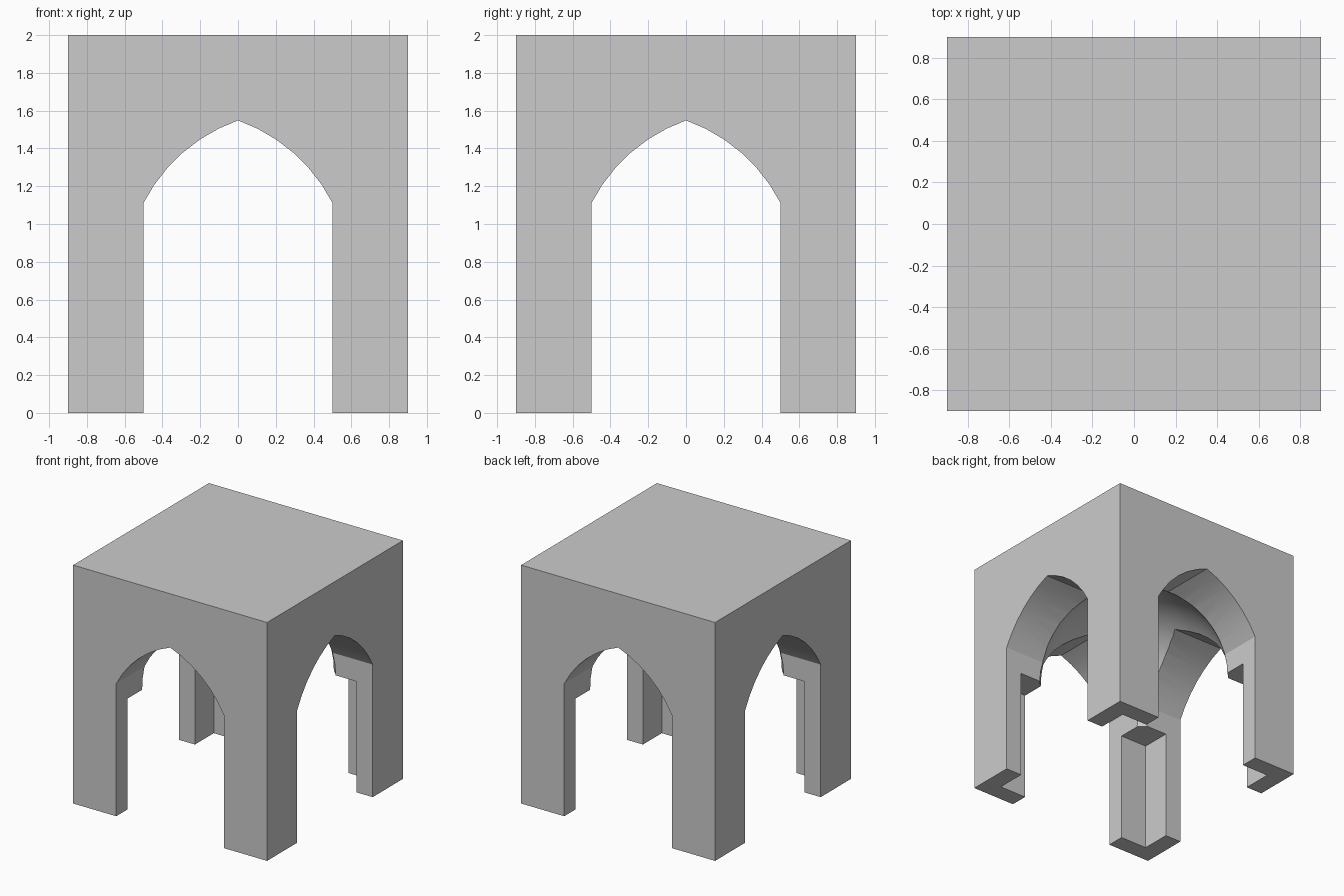
import bpy, bmesh, math
from mathutils import Matrix, Vector

if "Cube" in bpy.data.objects:
    bpy.data.objects.remove(bpy.data.objects["Cube"])

def make_object(name, bm):
    bmesh.ops.recalc_face_normals(bm, faces=bm.faces)
    mesh = bpy.data.meshes.new(name)
    bm.to_mesh(mesh)
    bm.free()
    ob = bpy.data.objects.new(name, mesh)
    bpy.context.collection.objects.link(ob)
    return ob

def box(name, w, z0, z1):
    bm = bmesh.new()
    bmesh.ops.create_cube(bm, size=1, matrix=Matrix.Translation((0, 0, (z0 + z1) / 2))
                          @ Matrix.Diagonal((w, w, z1 - z0, 1)))
    return make_object(name, bm)

def arch_tunnel(name, turn):
    # Pointed arch: two arcs of radius 0.9 centred at x = +-0.3, z = 0.7
    a0, a1, n = math.acos(0.8 / 0.9), math.acos(0.3 / 0.9), 6
    half = [(0.5, -0.2)]
    for i in range(n + 1):
        a = a0 + (a1 - a0) * i / n
        half.append((0.9 * math.cos(a) - 0.3, 0.7 + 0.9 * math.sin(a)))
    profile = half + [(-x, z) for x, z in reversed(half[:-1])]
    bm = bmesh.new()
    face = bm.faces.new([bm.verts.new((x, -1.2, z)) for x, z in profile])
    ext = bmesh.ops.extrude_face_region(bm, geom=[face])
    bmesh.ops.translate(bm, vec=Vector((0, 2.4, 0)),
                        verts=[v for v in ext["geom"] if isinstance(v, bmesh.types.BMVert)])
    bmesh.ops.rotate(bm, cent=(0, 0, 0), matrix=Matrix.Rotation(turn, 3, 'Z'), verts=bm.verts)
    return make_object(name, bm)

# Solid block with flat roof
pavilion = box("arched_pavilion", 1.8, 0, 2)

# Cutters: two crossing arch tunnels, square lower room, domed ceiling
bm = bmesh.new()
bmesh.ops.create_uvsphere(bm, u_segments=48, v_segments=24, radius=0.75,
                          matrix=Matrix.Translation((0, 0, 0.93)))
dome = make_object("dome_cutter", bm)
cutters = [arch_tunnel("arch_cutter_y", 0), arch_tunnel("arch_cutter_x", math.pi / 2),
           box("room_cutter", 1.5, -0.3, 0.93), dome]

bpy.context.view_layer.objects.active = pavilion
for c in cutters:
    mod = pavilion.modifiers.new(c.name, 'BOOLEAN')
    mod.operation = 'DIFFERENCE'
    mod.solver = 'EXACT'
    mod.object = c
    bpy.ops.object.modifier_apply(modifier=mod.name)
for c in cutters:
    bpy.data.objects.remove(c, do_unlink=True)

# Smooth vault and dome, sharp edges kept
bpy.ops.object.select_all(action='DESELECT')
pavilion.select_set(True)
bpy.ops.object.shade_smooth_by_angle(angle=math.radians(30))
